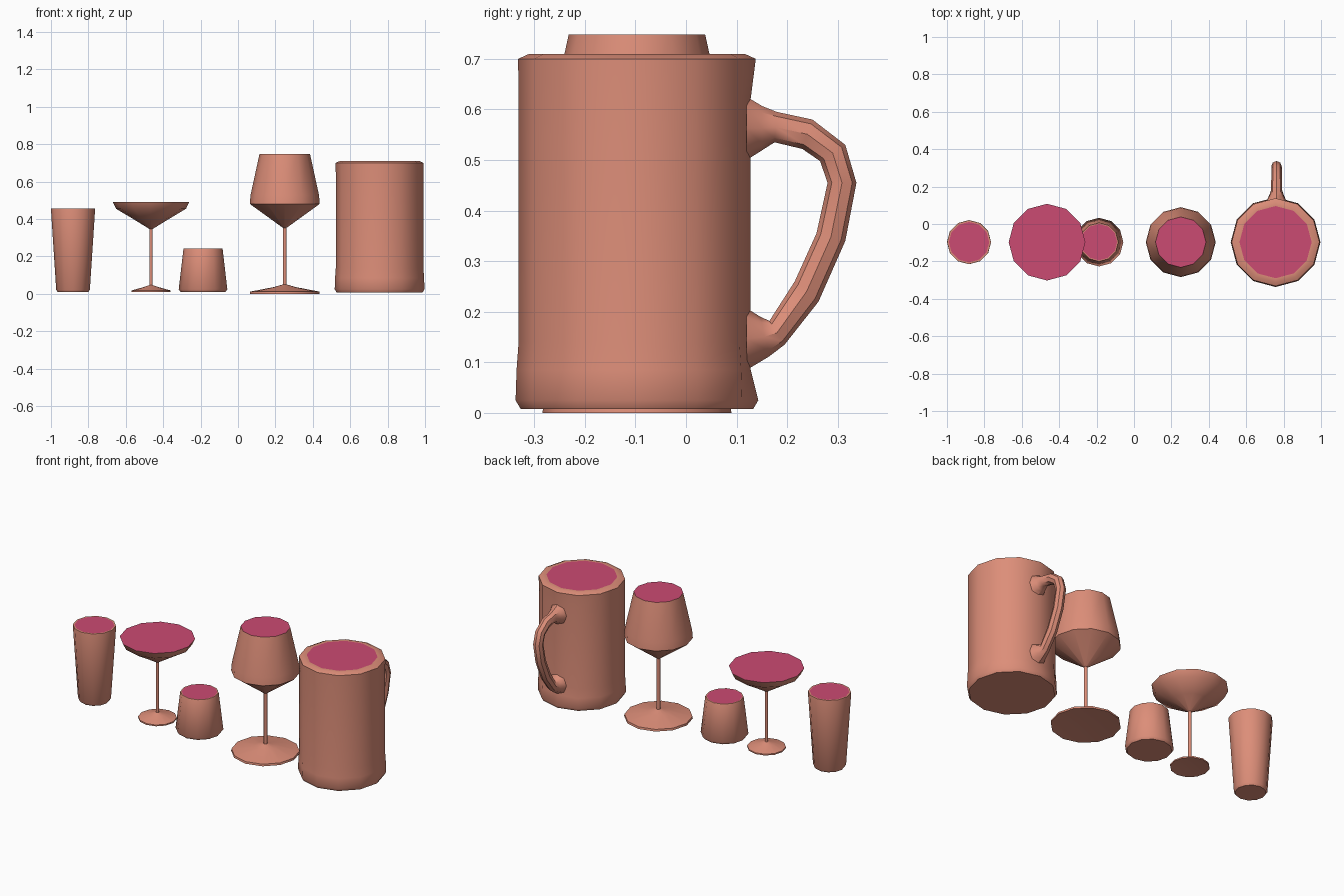
import bpy, bmesh, math

if "Cube" in bpy.data.objects:
    bpy.data.objects.remove(bpy.data.objects["Cube"])

SIDES = 12
CY = -0.097


def material(name, colour):
    m = bpy.data.materials.new(name)
    m.diffuse_color = colour
    m.use_nodes = True
    m.node_tree.nodes["Principled BSDF"].inputs["Base Color"].default_value = m.diffuse_color
    return m


GLASS = material("salmon", (0.72, 0.27, 0.19, 1))
DRINK = material("pink_drink", (0.6, 0.07, 0.17, 1))


def finish(name, bm):
    bmesh.ops.recalc_face_normals(bm, faces=bm.faces[:])
    mesh = bpy.data.meshes.new(name)
    bm.to_mesh(mesh)
    bm.free()
    mesh.materials.append(GLASS)
    mesh.materials.append(DRINK)
    ob = bpy.data.objects.new(name, mesh)
    bpy.context.collection.objects.link(ob)
    bpy.ops.object.select_all(action='DESELECT')
    ob.select_set(True)
    bpy.context.view_layer.objects.active = ob
    bpy.ops.object.shade_smooth_by_angle(angle=math.radians(42))
    return ob


def bridge(bm, rings):
    n = len(rings[0])
    for a, b in zip(rings, rings[1:]):
        for i in range(n):
            j = (i + 1) % n
            bm.faces.new((a[i], a[j], b[j], b[i]))


def vessel(name, cx, profile, base_z=None, dent=None):
    """Lathe an (r, z) profile from bottom to top; the last ring holds the drink."""
    bm = bmesh.new()
    rings = []
    for r, z in profile:
        rings.append([bm.verts.new((cx + r * math.cos(2 * math.pi * i / SIDES),
                                    CY + r * math.sin(2 * math.pi * i / SIDES), z))
                      for i in range(SIDES)])
    bridge(bm, rings)
    # underside, rising to a shallow cone where base_z is given
    if base_z is None:
        bm.faces.new(rings[0])
    else:
        tip = bm.verts.new((cx, CY, base_z))
        for i in range(SIDES):
            bm.faces.new((rings[0][i], tip, rings[0][(i + 1) % SIDES]))
    bm.faces.new(rings[-1]).material_index = 1
    # flatten the back column where a handle joins
    if dent:
        for ring in rings:
            v = ring[SIDES // 4]
            if dent[0] < v.co.z < dent[1]:
                v.co.y = 0.128
    return finish(name, bm)


# Tall tumbler
vessel("tall_tumbler", -0.882, [(0.082, 0.01), (0.09, 0.022), (0.118, 0.452),
                                (0.117, 0.456), (0.108, 0.456)])

# Coupe on a stem
vessel("coupe_glass", -0.465, [(0.105, 0.01), (0.105, 0.018), (0.04, 0.036),
                               (0.009, 0.047), (0.009, 0.347), (0.1, 0.403),
                               (0.187, 0.455), (0.205, 0.492)], base_z=0.02)

# Short tumbler
vessel("short_tumbler", -0.187, [(0.12, 0.01), (0.13, 0.024), (0.105, 0.238),
                                 (0.103, 0.242), (0.097, 0.242)])

# Wine glass
vessel("wine_glass", 0.25, [(0.187, 0.002), (0.185, 0.014), (0.06, 0.038),
                            (0.01, 0.052), (0.01, 0.355), (0.187, 0.483),
                            (0.183, 0.53), (0.135, 0.75)], base_z=0.016)
# Foot of the set rests on the ground
bpy.data.objects["wine_glass"].location.z = -0.002

# Mug
vessel("mug_body", 0.757, [(0.23, 0.008), (0.24, 0.025), (0.238, 0.085),
                           (0.234, 0.14), (0.234, 0.622), (0.235, 0.70),
                           (0.213, 0.71), (0.193, 0.71)], dent=(0.08, 0.63))

# Mug handle: outer and inner side outlines (y, z) give each cross-section
outer = [(0.12, 0.625), (0.15, 0.607), (0.18, 0.595), (0.25, 0.58), (0.315, 0.53),
         (0.337, 0.455), (0.315, 0.34), (0.262, 0.22), (0.195, 0.135),
         (0.165, 0.112), (0.12, 0.085)]
inner = [(0.12, 0.5), (0.15, 0.519), (0.175, 0.535), (0.23, 0.522), (0.265, 0.498),
         (0.28, 0.455), (0.258, 0.355), (0.215, 0.26), (0.165, 0.182),
         (0.147, 0.19), (0.12, 0.207)]
half_width = [0.055, 0.038, 0.03] + [0.028] * 5 + [0.03, 0.038, 0.055]
bm = bmesh.new()
rings = []
for (oy, oz), (iy, iz), w in zip(outer, inner, half_width):
    ring = []
    for k in range(8):
        a = 2 * math.pi * k / 8
        c = math.cos(a) / 2
        ring.append(bm.verts.new((0.762 + w * math.sin(a),
                                  (oy + iy) / 2 + c * (oy - iy),
                                  (oz + iz) / 2 + c * (oz - iz))))
    rings.append(ring)
bridge(bm, rings)
bm.faces.new(rings[0])
bm.faces.new(rings[-1])
finish("mug_handle", bm)
